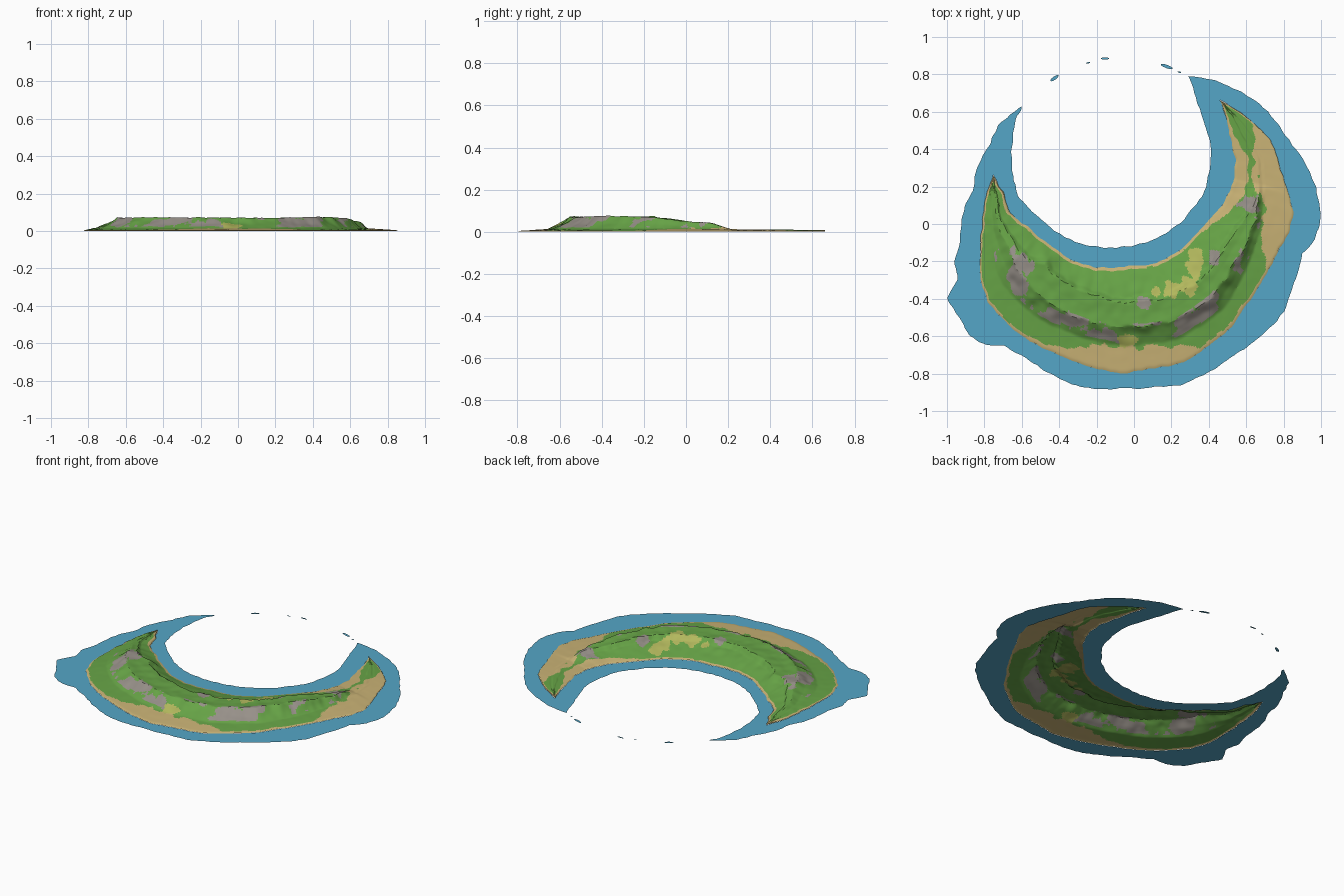
import bpy, math
from mathutils import Vector, noise

if "Cube" in bpy.data.objects:
    bpy.data.objects.remove(bpy.data.objects["Cube"])

CX, CY = -0.12, 0.38          # centre of the lagoon; angle 0 points to -y


def material(name, rgb):
    m = bpy.data.materials.new(name)
    m.diffuse_color = (*rgb, 1)
    m.use_nodes = True
    m.node_tree.nodes["Principled BSDF"].inputs["Base Color"].default_value = m.diffuse_color
    return m


GRASS = material("grass_green", (0.135, 0.37, 0.062))
SAND = material("beach_sand", (0.59, 0.45, 0.18))
ROCK = material("rock_grey", (0.31, 0.28, 0.25))
DRY = material("dry_grass", (0.45, 0.48, 0.11))
WATER = material("shallow_water", (0.09, 0.38, 0.57))


def lerp_table(table, t):
    """Piecewise linear lookup in sorted (key, value) pairs."""
    if t <= table[0][0]:
        return table[0][1]
    for (a, p), (b, q) in zip(table, table[1:]):
        if t <= b:
            return p + (q - p) * (t - a) / max(b - a, 1e-6)
    return table[-1][1]


def polar(points):
    """Outline points -> sorted (angle, radius) pairs around the lagoon centre."""
    return sorted((math.degrees(math.atan2(x - CX, CY - y)), math.hypot(x - CX, y - CY))
                  for x, y in points)


def place(t, r):
    a = math.radians(t)
    return CX + r * math.sin(a), CY - r * math.cos(a)


def wobble(x, y, scale, seed=0.0):
    return noise.noise(Vector((x * scale, y * scale, seed)))


# Shoreline outlines, from the left tip round the front to the right tip
LEFT, RIGHT = (-0.60, 0.63), (0.29, 0.79)
water_out = polar([LEFT, (-.64, .6), (-.72, .53), (-.78, .41), (-.84, .3), (-.86, .18), (-.91, .08),
                   (-.93, -.1), (-.96, -.2), (-.94, -.29), (-1, -.4), (-.93, -.5), (-.88, -.6),
                   (-.79, -.65), (-.7, -.65), (-.59, -.71), (-.39, -.83), (-.29, -.87), (-.08, -.88),
                   (.13, -.87), (.26, -.86), (.4, -.79), (.55, -.69), (.68, -.6), (.8, -.47),
                   (.85, -.33), (.9, -.16), (.97, -.08), (1, .05), (.97, .2), (.93, .3), (.84, .43),
                   (.75, .56), (.65, .66), (.52, .73), (.42, .77), RIGHT])
water_in = polar([LEFT, (-.64, .53), (-.65, .4), (-.65, .28), (-.62, .15), (-.53, .06), (-.43, -.03),
                  (-.33, -.09), (-.2, -.12), (-.05, -.12), (.06, -.1), (.2, -.03), (.31, .08),
                  (.37, .16), (.4, .27), (.41, .42), (.38, .53), (.34, .63), RIGHT])
land_out = polar([LEFT, (-.75, .26), (-.79, .15), (-.81, 0), (-.82, -.15), (-.82, -.3), (-.78, -.42),
                  (-.68, -.53), (-.55, -.63), (-.4, -.7), (-.25, -.76), (-.07, -.8), (.1, -.77),
                  (.27, -.74), (.4, -.65), (.52, -.55), (.6, -.43), (.7, -.28), (.77, -.14),
                  (.83, -.05), (.85, .07), (.82, .18), (.78, .3), (.73, .45), (.65, .53),
                  (.56, .6), (.46, .66), RIGHT])
land_in = polar([LEFT, (-.75, .26), (-.7, .17), (-.66, .06), (-.55, -.03), (-.42, -.13), (-.32, -.2),
                 (-.2, -.23), (0, -.22), (.12, -.21), (.28, -.11), (.38, 0), (.47, .1), (.53, .22),
                 (.54, .35), (.51, .48), (.46, .66), RIGHT])

# Ridge height, and where across the land the ridge edges lie (by angle)
height = [(-79, .008), (-68, .02), (-55, .035), (-47, .055), (-42, .072), (0, .072), (18, .069),
          (26, .073), (46, .075), (55, .065), (62, .052), (71, .045), (78, .013), (116, .008)]
crest_in = [(-79, .4), (-45, .31), (-31, .22), (0, .31), (40, .40), (60, .36), (71, .40), (80, .40)]
crest_out = [(-79, .5), (-45, .42), (-31, .52), (0, .565), (40, .61), (60, .55), (71, .44), (85, .5)]
cliff_foot = [(-79, .8), (-45, .72), (-31, .74), (0, .74), (40, .81), (60, .68), (71, .53), (85, .65)]

# Beach widths by angle
beach_out = [(-30, .012), (-17, .03), (-7, .10), (2, .145), (19, .10), (24, .02), (53, .015), (60, .11),
             (72, .185), (78, .185), (85, .13), (95, .08), (101, .01)]
beach_in = [(48, .014), (65, .06), (76, .075), (87, .07), (99, .02), (104, .012)]

# Patches as (x, y, radius)
rock_spots = [(.05, -.42, .035), (.43, -.18, .035), (-.61, -.2, .05), (-.57, -.24, .03),
              (.62, .1, .05), (-.65, -.14, .025)]
dry_spots = [(.12, -.36, .03), (.2, -.35, .045), (.29, -.33, .05), (.33, -.2, .05),
             (.31, -.26, .035), (-.04, -.62, .045)]


def in_spot(spots, x, y):
    return any(math.hypot(x - a, y - b) < r * (1 + .7 * wobble(x, y, 25, 3)) for a, b, r in spots)


def land_height(t, u, x, y):
    h = lerp_table(height, t)
    ci = lerp_table(crest_in, t) + .035 * wobble(x, y, 14, 5)
    co = max(lerp_table(crest_out, t) + .045 * wobble(x, y, 11, 8), ci + .02)
    foot = max(lerp_table(cliff_foot, t) + .02 * wobble(x, y, 10, 2), co + .08)
    low = min(.014, .8 * h)
    z = lerp_table([(0, .001), (.04, .5 * low), (ci - .05, .62 * h), (ci, .97 * h),
                    ((ci + co) / 2, .95 * h), (co, h), ((co + foot) / 2, .5 * h + .2 * low),
                    (foot, low), (.98, .005), (1, .001)], u)
    return max(.001, z + .14 * (z - .004) * wobble(x, y, 18, 1) * (1 if u < ci or u > co else .4))


def land_colour(t, u, x, y, width):
    d_in, d_out = u * width, (1 - u) * width
    edge = 1 + .35 * wobble(x, y, 18, 4)
    if d_out < lerp_table(beach_out, t) * edge or d_in < lerp_table(beach_in, t) * edge:
        return 1
    if in_spot(rock_spots, x, y):
        return 2
    if in_spot(dry_spots, x, y):
        return 3
    # Bare rock breaks through on the outer cliff
    co, foot = lerp_table(crest_out, t), lerp_table(cliff_foot, t)
    if -50 < t < 76 and co - .02 < u < foot - .03:
        bias = .16 if 18 < t < 66 else .03
        if wobble(x, y, 9, 7) + .3 * wobble(x, y, 30, 6) + bias > .12:
            return 2
    return 0


def make_object(name, verts, faces, mats, indices=None):
    me = bpy.data.meshes.new(name)
    me.from_pydata(verts, [], faces)
    for m in mats:
        me.materials.append(m)
    if indices:
        me.polygons.foreach_set("material_index", indices)
    me.update()
    ob = bpy.data.objects.new(name, me)
    bpy.context.collection.objects.link(ob)
    return ob


def strip(name, t0, t1, nt, nv, inner, outer, mats, z_rule=None, colour_rule=None):
    """Curved sheet between two outlines."""
    verts, faces, cols = [], [], []
    for i in range(nt + 1):
        t = t0 + (t1 - t0) * i / nt
        a, b = lerp_table(inner, t), lerp_table(outer, t)
        fade = min(1, (t - t0) / 8, (t1 - t) / 8)
        a += .008 * fade * wobble(*place(t, a), 22)
        b = max(a, b + .008 * fade * wobble(*place(t, b), 22))
        for j in range(nv + 1):
            u = j / nv
            x, y = place(t, a + (b - a) * u)
            verts.append((x, y, z_rule(t, u, x, y) if z_rule else 0))
            if i < nt and j < nv:
                k = i * (nv + 1) + j
                faces.append((k, k + 1, k + nv + 2, k + nv + 1))
                um = (j + .5) / nv
                xm, ym = place(t, a + (b - a) * um)
                cols.append(colour_rule(t, um, xm, ym, b - a) if colour_rule else 0)
    return make_object(name, verts, faces, mats, cols)


# Island terrain
tl, tr = land_out[1][0], land_out[-2][0]
island = strip("island_land", tl, tr, 330, 64, land_in, land_out,
               [GRASS, SAND, ROCK, DRY], land_height, land_colour)
bpy.context.view_layer.objects.active = island
island.select_set(True)
bpy.ops.object.shade_smooth_by_angle(angle=math.radians(25))

# Shallow water on both sides of the land
wl, wr = water_out[0][0], water_out[-1][0]
strip("lagoon_water", wl, wr, 260, 2, water_in, land_in, [WATER])
strip("outer_water", wl, wr, 260, 2, land_out, water_out, [WATER])

# Small shoals closing the ring: x, y, half length, half width, turn
for n, (x, y, l, w, turn) in enumerate([(-.425, .78, .027, .009, 35), (-.245, .862, .011, .004, 15),
                                        (-.155, .885, .022, .006, 0), (.175, .842, .034, .009, -20),
                                        (.242, .812, .01, .004, -15), (-.62, .6, .03, .01, 55)]):
    c, s = math.cos(math.radians(turn)), math.sin(math.radians(turn))
    ring = [(l * math.cos(k * math.pi / 6), w * math.sin(k * math.pi / 6)) for k in range(12)]
    make_object(f"shoal_{n + 1}", [(x + p * c - q * s, y + p * s + q * c, 0) for p, q in ring],
                [tuple(range(12))], [WATER])
